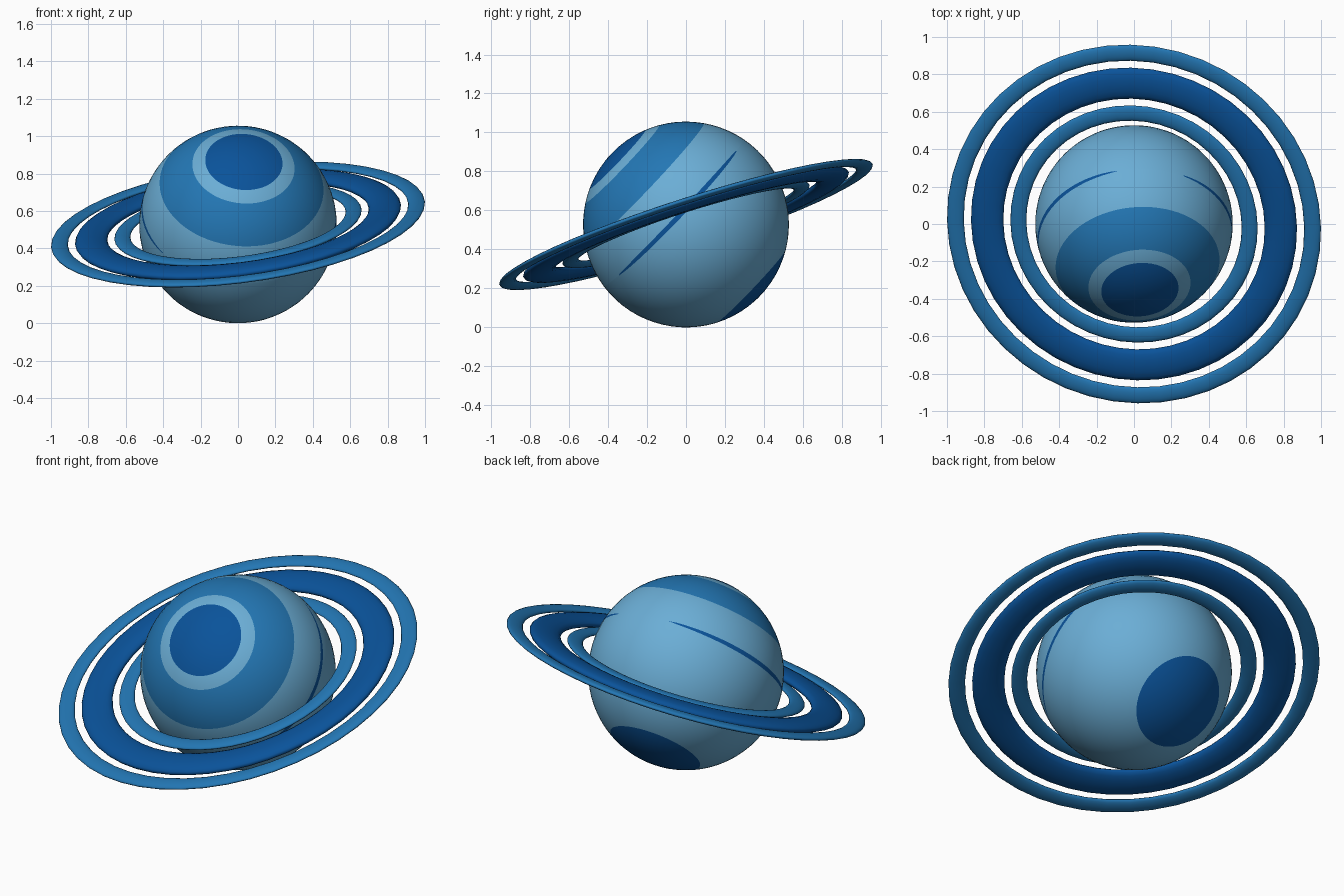
import bpy, bmesh, math
from mathutils import Vector, Matrix

if "Cube" in bpy.data.objects:
    bpy.data.objects.remove(bpy.data.objects["Cube"])

R = 0.528
CENTRE = Vector((0, 0, R))


def material(name, rgb):
    m = bpy.data.materials.new(name)
    m.diffuse_color = (*rgb, 1)
    m.use_nodes = True
    m.node_tree.nodes["Principled BSDF"].inputs["Base Color"].default_value = m.diffuse_color
    return m


LIGHT = material("light blue", (0.147, 0.423, 0.672))
MID = material("mid blue", (0.017, 0.185, 0.462))
DARK = material("dark blue", (0.003, 0.086, 0.325))

# Planet: a sphere of latitude rows around its own tilted axis,
# with rows placed exactly on the colour boundaries
axis = Vector((0.065, -0.725, 0.69)).normalized()
e1 = (Vector((1, 0, 0)) - axis * axis.x).normalized()
e2 = axis.cross(e1)
SEG = 72
# height on axis (unit sphere) where each zone ends, and its material slot
zones = [(1, 0.92, 2), (0.92, 0.855, 0), (0.855, 0.555, 1),
         (0.555, 0.17, 0), (0.17, -0.87, 0), (-0.87, -1, 2)]
STRIPE = math.acos(0.17)


def stripe_half_width(az):
    """Two tapering streaks, one on each flank."""
    best = 0.0
    for mid in (3, 159):
        d = (az - mid + 180) % 360 - 180
        best = max(best, 1 - (d / 59) ** 2)
    return 0.024 * best ** 0.6


rows = []   # (polar angle, slot of the row below, stripe side)
for top, bottom, slot in zones:
    a, b = math.acos(top), math.acos(bottom)
    n = max(2, round((b - a) / 0.09))
    for i in range(n):
        t = a + (b - a) * i / n
        if i == 0 and abs(t - STRIPE) < 1e-6:
            rows += [(t, 2, -1), (t, slot, 1)]
        else:
            rows.append((t, slot, 0))

bm = bmesh.new()
grid = []
for t, slot, side in rows[1:]:
    ring = []
    for j in range(SEG):
        az = 360 * j / SEG
        p = t + side * max(stripe_half_width(az), 0.0005)
        q = math.radians(az)
        ring.append(bm.verts.new(CENTRE + R * (
            axis * math.cos(p) + math.sin(p) * (e1 * math.cos(q) + e2 * math.sin(q)))))
    grid.append(ring)
north = bm.verts.new(CENTRE + axis * R)
south = bm.verts.new(CENTRE - axis * R)
for j in range(SEG):
    k = (j + 1) % SEG
    bm.faces.new((north, grid[0][j], grid[0][k])).material_index = 2
    bm.faces.new((south, grid[-1][k], grid[-1][j])).material_index = 2
    for r in range(len(grid) - 1):
        f = bm.faces.new((grid[r][j], grid[r + 1][j], grid[r + 1][k], grid[r][k]))
        _, slot, side = rows[r + 1]
        if side == -1:
            slot = 2 if stripe_half_width(360 * (j + 0.5) / SEG) > 0 else 0
        f.material_index = slot
bmesh.ops.recalc_face_normals(bm, faces=bm.faces)
for f in bm.faces:
    f.smooth = True
mesh = bpy.data.meshes.new("planet")
bm.to_mesh(mesh)
bm.free()
for m in (LIGHT, MID, DARK):
    mesh.materials.append(m)
bpy.context.collection.objects.link(bpy.data.objects.new("planet", mesh))

# Rings: three flattened tori sharing one tilted plane
normal = Vector((-0.12, -0.305, 0.943)).normalized()
tilt = Vector((0, 0, 1)).rotation_difference(normal).to_matrix().to_4x4()
for name, major, minor, mat in (("inner_ring", 0.623, 0.043, MID),
                                ("middle_ring", 0.791, 0.087, DARK),
                                ("outer_ring", 0.962, 0.045, MID)):
    bpy.ops.mesh.primitive_torus_add(major_radius=major, minor_radius=minor,
                                     major_segments=48, minor_segments=16)
    ring = bpy.context.object
    ring.name = name
    ring.data.transform(Matrix.Translation(CENTRE) @ tilt @ Matrix.Diagonal((1, 1, 0.35, 1)))
    ring.data.materials.append(mat)
    bpy.ops.object.shade_smooth()
